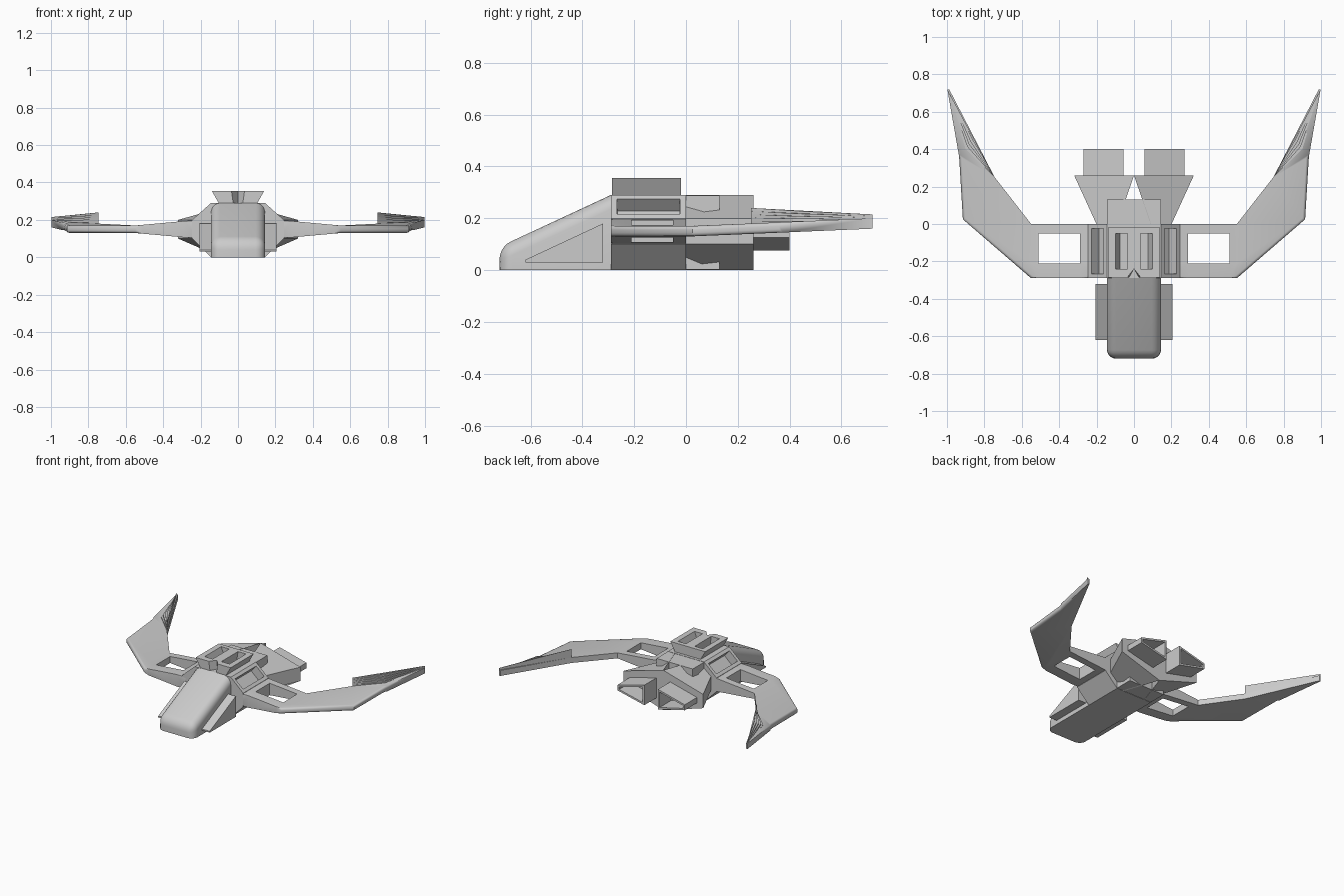
import bpy, bmesh
from mathutils import Vector

cube = bpy.data.objects.get("Cube")
if cube:
    bpy.data.objects.remove(cube)

grey = bpy.data.materials.new("hull grey")
grey.use_nodes = True
grey.diffuse_color = (0.6, 0.6, 0.6, 1)
grey.node_tree.nodes["Principled BSDF"].inputs["Base Color"].default_value = (0.6, 0.6, 0.6, 1)


def finish(name, bm, mirror=False, smooth=False):
    bmesh.ops.recalc_face_normals(bm, faces=bm.faces)
    mesh = bpy.data.meshes.new(name)
    bm.to_mesh(mesh)
    bm.free()
    mesh.materials.append(grey)
    obj = bpy.data.objects.new(name, mesh)
    bpy.context.collection.objects.link(obj)
    if mirror:
        obj.modifiers.new("Mirror", 'MIRROR')
    if smooth:
        bpy.ops.object.select_all(action='DESELECT')
        obj.select_set(True)
        bpy.context.view_layer.objects.active = obj
        bpy.ops.object.shade_smooth_by_angle(angle=0.6)
    return obj


def loft(ring_a, ring_b):
    """Closed solid between two rings of equal length."""
    bm = bmesh.new()
    a = [bm.verts.new(p) for p in ring_a]
    b = [bm.verts.new(p) for p in ring_b]
    bm.faces.new(a)
    bm.faces.new(b)
    for i in range(len(a)):
        j = (i + 1) % len(a)
        bm.faces.new((a[i], a[j], b[j], b[i]))
    bmesh.ops.recalc_face_normals(bm, faces=bm.faces)
    bm.normal_update()
    return bm


def slab(cells, top, bottom):
    """Solid from counter-clockwise plan cells; open cells become holes."""
    bm = bmesh.new()
    up, low = {}, {}
    for p in {p for c in cells for p in c}:
        up[p] = bm.verts.new(top(*p))
        low[p] = bm.verts.new(bottom(*p))
    edges = {(c[i - 1], c[i]) for c in cells for i in range(len(c))}
    for c in cells:
        bm.faces.new([up[p] for p in c])
        bm.faces.new([low[p] for p in reversed(c)])
    for p, q in edges:
        if (q, p) not in edges:
            bm.faces.new((low[p], low[q], up[q], up[p]))
    return bm


def grid(xs, ys, skip):
    return [((xs[i], ys[j]), (xs[i + 1], ys[j]), (xs[i + 1], ys[j + 1]), (xs[i], ys[j + 1]))
            for i in range(len(xs) - 1) for j in range(len(ys) - 1) if (i, j) not in skip]


def recess(bm, pick, rim, depth):
    faces = [f for f in bm.faces if pick(f.normal)]
    bmesh.ops.inset_individual(bm, faces=faces, thickness=rim, use_even_offset=True)
    bmesh.ops.inset_individual(bm, faces=faces, thickness=0.001, depth=-depth)


def section(pts, y):
    return [(x, y, z) for x, z in pts]


def side(pts, x):
    return [(x, y, z) for y, z in pts]


# Nose with rounded top and front
nose_profile = [(-0.29, 0), (-0.72, 0), (-0.72, 0.09), (-0.29, 0.29)]
bm = loft(side(nose_profile, -0.145), side(nose_profile, 0.145))
soft = [e for e in bm.edges
        if not all(v.co.z < 0.01 for v in e.verts) and not all(v.co.y > -0.3 for v in e.verts)]
bmesh.ops.bevel(bm, geom=soft, offset=0.05, segments=5, profile=0.5, affect='EDGES', clamp_overlap=True)
finish("nose", bm, smooth=True)

# Wedge panels beside the nose
fin = [(-0.62, 0.03), (-0.32, 0.03), (-0.32, 0.18), (-0.62, 0.04)]
finish("nose_side_panel", loft(side(fin, 0.13), side(fin, 0.207)), mirror=True)

# Six-sided fuselage with recessed slots in the upper slopes
hexagon = [(-0.145, 0), (0.145, 0), (0.245, 0.1), (0.245, 0.2),
           (0.145, 0.29), (-0.145, 0.29), (-0.245, 0.2), (-0.245, 0.1)]
bm = loft(section(hexagon, -0.29), section(hexagon, 0))
recess(bm, lambda n: 0.3 < n.z < 0.9, 0.024, 0.06)
finish("fuselage", bm)

# Block joining the engines
block = [(-0.145, 0.002), (0.145, 0.002), (0.145, 0.288), (-0.145, 0.288)]
finish("engine_block", loft(section(block, -0.01), section(block, 0.13)))

# Flared engine housings and hollow exhausts
pod_front = [(0.09, 0), (0.2, 0.1), (0.2, 0.2), (0.09, 0.29)]
pod_back = [(0, 0), (0.32, 0.1), (0.32, 0.2), (0, 0.29)]
finish("engine_housing", loft(section(pod_front, -0.002), section(pod_back, 0.26)), mirror=True)
exhaust = [(0.055, 0.075), (0.27, 0.125), (0.27, 0.165), (0.055, 0.22)]
bm = loft(section(exhaust, 0.25), section(exhaust, 0.4))
recess(bm, lambda n: n.y > 0.9, 0.013, 0.13)
finish("exhaust", bm, mirror=True)

# Flared roof frame with two open slots and a notched front
cells = grid([0, 0.035, 0.1, 0.14], [-0.285, -0.24, -0.05, -0.02], {(0, 0), (1, 1)})
cells.append(((0, -0.24), (0.035, -0.285), (0.035, -0.24)))
bm = slab(cells, lambda x, y: (x, y, 0.355), lambda x, y: (x * 0.72, y, 0.285))
finish("roof_frame", bm, mirror=True)


# Wings: arm with a square opening, then the swept outer panel
def inboard(x):
    return max(0, (0.55 - x) / 0.31)


def sweep(y):
    return max(0, (y - 0.02) / 0.7)


def wing_top(x, y):
    return (x, y, 0.17 + 0.028 * inboard(x) + 0.03 * sweep(y))


def wing_bottom(x, y):
    return (x, y, 0.13 - 0.028 * inboard(x) + 0.03 * sweep(y))


ys = [-0.29, -0.21, -0.05, 0]
cells = grid([0.22, 0.29, 0.51, 0.55], ys, {(1, 1)})
elbow, outer, tip, inner = (0.915, 0.025), (0.935, 0.36), (0.998, 0.72), (0.745, 0.25)
cells += [((0.55, ys[0]), elbow, inner, (0.55, ys[3]), (0.55, ys[2]), (0.55, ys[1])),
          (elbow, outer, inner), (outer, tip, (0.988, 0.72), inner)]
bm = slab(cells, wing_top, wing_bottom)


def leading(v):
    x, y = v.co.x, v.co.y
    return y < -0.28 or (x > 0.9 and y < 0.4)


lead = [e for e in bm.edges if all(leading(v) for v in e.verts)
        and (e.verts[0].co.xy - e.verts[1].co.xy).length > 0.01]
bmesh.ops.bevel(bm, geom=lead, offset=0.014, segments=3, profile=0.5, affect='EDGES')
finish("wing", bm, mirror=True, smooth=True)

# Layered feathers rising to the trailing edge of each wing tip
root, end, front = Vector(inner), Vector((0.998, 0.72)), Vector((0.90, 0.40))
ridge = root.lerp(end, 0.45)
layers = 5
for k in range(layers):
    t = k / (layers - 1)
    mid = front.lerp(ridge, t * 0.85)
    lift = 0.19 + 0.05 * t
    heights = (lift, 0.19 + 0.025 * t, 0.19 + 0.037 * t)
    plan = (root, mid, end)
    top = [(p.x, p.y, z) for p, z in zip(plan, (heights[0], heights[2], heights[1]))]
    low = [(p.x, p.y, 0.165) for p in plan]
    finish("tip_feather_%d" % (k + 1), loft(low, top), mirror=True)
